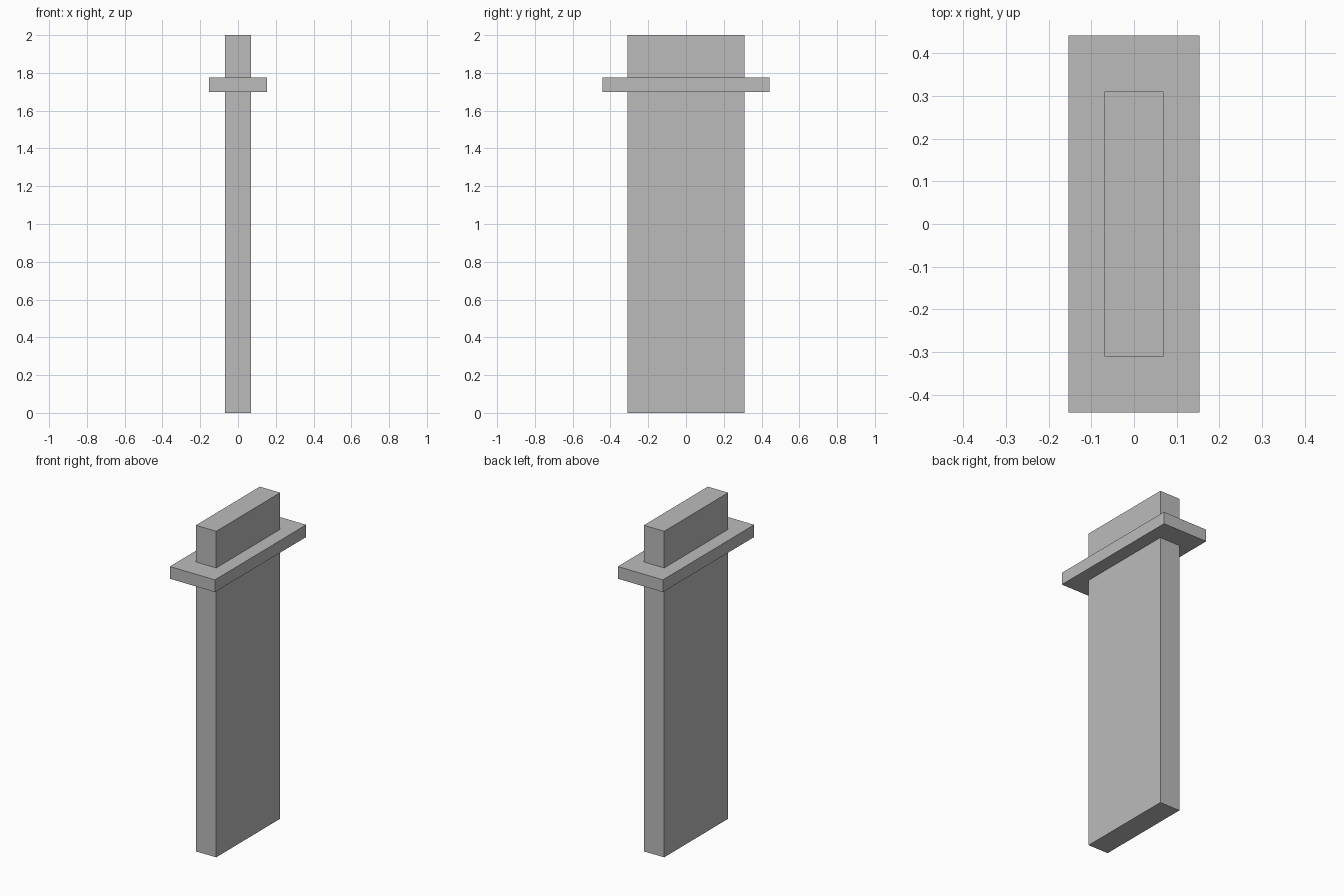
import bpy

cube = bpy.data.objects.get("Cube")
if cube:
    bpy.data.objects.remove(cube, do_unlink=True)

# Single plain grey material
grey = bpy.data.materials.new("plain_grey")
grey.use_nodes = True
colour = (0.5, 0.5, 0.5, 1.0)
grey.diffuse_color = colour
grey.node_tree.nodes["Principled BSDF"].inputs["Base Color"].default_value = colour


def box(name, width, depth, bottom, top):
    """Box centred on the z axis, spanning bottom to top."""
    bpy.ops.mesh.primitive_cube_add(size=1, location=(0, 0, (bottom + top) / 2))
    obj = bpy.context.object
    obj.name = name
    obj.scale = (width, depth, top - bottom)
    bpy.ops.object.transform_apply(location=False, rotation=False, scale=True)
    obj.data.materials.append(grey)
    return obj


# Tall flat slab running the full height
box("slab", 0.138, 0.62, 0, 2)

# Wider collar around the slab near the top
box("collar", 0.306, 0.884, 1.70, 1.775)
